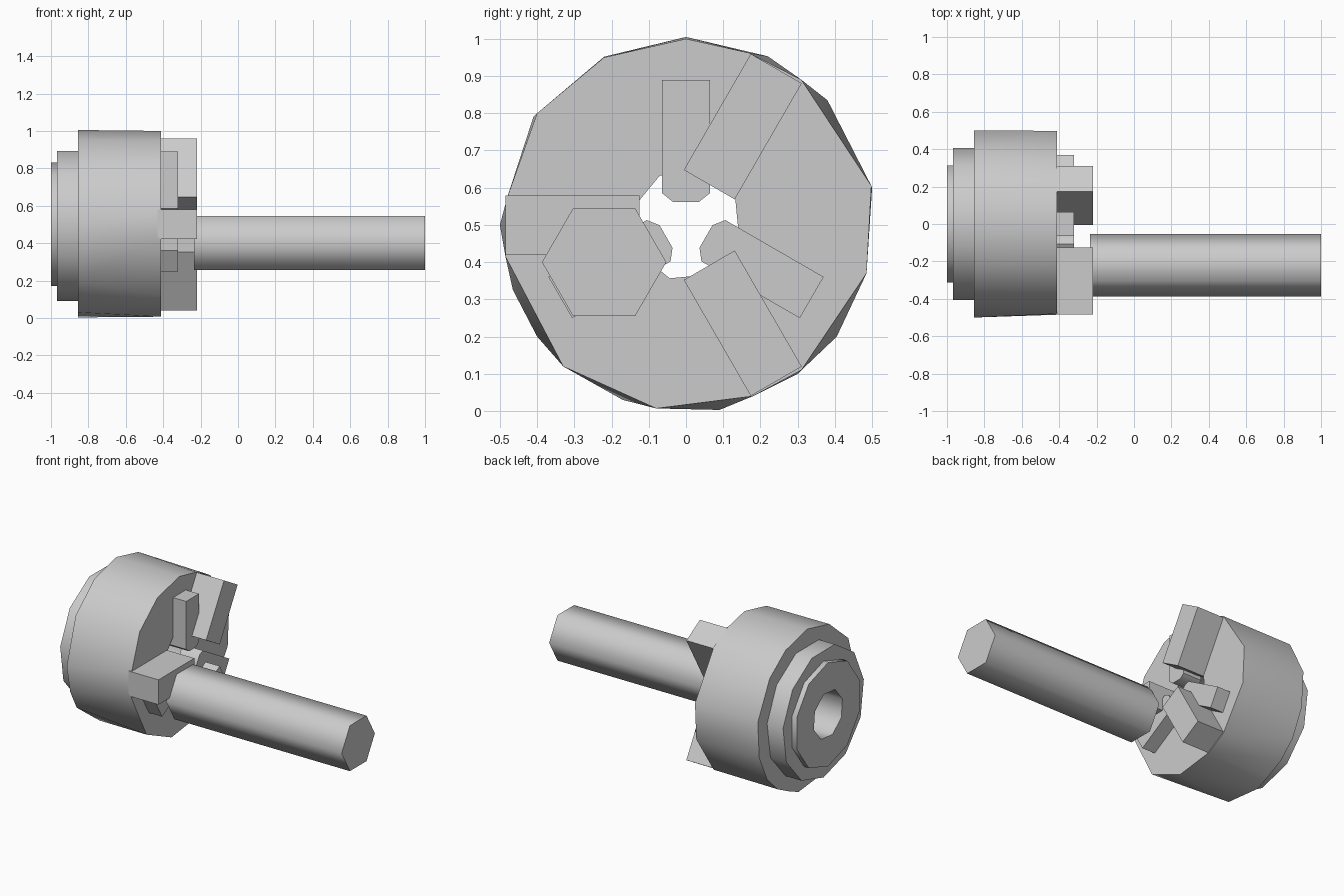
import bpy, bmesh
from math import radians, sin, cos, atan2
from mathutils import Matrix, Vector

if "Cube" in bpy.data.objects:
    bpy.data.objects.remove(bpy.data.objects["Cube"])

CZ = 0.5  # height of the chuck axis


def finish(name, bm, smooth=62):
    bmesh.ops.recalc_face_normals(bm, faces=bm.faces)
    me = bpy.data.meshes.new(name)
    bm.to_mesh(me)
    bm.free()
    ob = bpy.data.objects.new(name, me)
    bpy.context.collection.objects.link(ob)
    if smooth:
        shade(ob, smooth)
    return ob


def shade(ob, angle):
    bpy.ops.object.select_all(action='DESELECT')
    ob.select_set(True)
    bpy.context.view_layer.objects.active = ob
    bpy.ops.object.shade_smooth_by_angle(angle=radians(angle))


def hull(name, rings, smooth=0):
    """Solid spanning rings given as (x, [(y, z), ...])."""
    bm = bmesh.new()
    for x, pts in rings:
        for y, z in pts:
            bm.verts.new((x, y, z))
    bmesh.ops.convex_hull(bm, input=bm.verts)
    bmesh.ops.dissolve_limit(bm, angle_limit=radians(0.5), verts=bm.verts, edges=bm.edges)
    return finish(name, bm, smooth)


def circle(r, n, turn=0.0, cy=0.0, cz=CZ):
    return [(cy + r * cos(radians(turn + 360 * i / n)),
             cz + r * sin(radians(turn + 360 * i / n))) for i in range(n)]


def boolean(ob, other, op):
    m = ob.modifiers.new(op, 'BOOLEAN')
    m.operation = op
    m.solver = 'EXACT'
    m.object = other
    bpy.context.view_layer.objects.active = ob
    bpy.ops.object.modifier_apply(modifier=m.name)
    bpy.data.objects.remove(other, do_unlink=True)


# Chuck body: faceted drum with differing front and back outlines
front = [(0, 1), (-.22, .95), (-.40, .80), (-.48, .575), (-.485, .415), (-.33, .12),
         (-.08, .007), (.18, .04), (.31, .11), (.485, .37), (.498, .605), (.31, .89), (.17, .962)]
back = [(0, 1.005), (-.22, .952), (-.41, .79), (-.50, .50), (-.465, .325), (-.40, .20),
        (-.17, .03), (.09, .003), (.18, .04), (.30, .10), (.405, .20), (.485, .37),
        (.50, .60), (.38, .835), (.22, .953)]
body = hull("chuck_body", [(-.855, back), (-.412, front)])

# Stepped rear flanges
boolean(body, hull("rear_flange", [(-.967, circle(.41, 11, 8)), (-.80, circle(.41, 11, 8))]), 'UNION')
boolean(body, hull("rear_collar", [(-1.0, circle(.33, 10, 18)), (-.90, circle(.33, 10, 18))]), 'UNION')

# Through bore
bore = hull("bore_cutter", [(-1.2, circle(.15, 8, 28)), (-.2, circle(.15, 8, 28))])
bore.hide_render = True
boolean(body, bore, 'DIFFERENCE')
shade(body, 50)


def radial(name, angle, outline, x0, x1):
    """Prism from a (radius, sideways) outline turned about the chuck axis."""
    c, s = cos(radians(angle)), sin(radians(angle))
    pts = [(r * c - t * s, CZ + r * s + t * c) for r, t in outline]
    return hull(name, [(x0, pts), (x1, pts)], 40)


# Three large raised jaws and three small inner jaws
large = [(.125, -.079), (.485, -.079), (.485, .079), (.125, .079)]
small = [(.062, -.035), (.085, -.064), (.39, -.064), (.39, .064), (.085, .064), (.062, .035)]
for i, a in enumerate((60, 180, 300)):
    radial(f"large_jaw_{i + 1}", a, large, -.43, -.22)
    radial(f"small_jaw_{i + 1}", a + 30, small, -.45, -.32)

# Hexagonal bar pointing away from the chuck
hexagon = circle(.167, 6, 0, -.22, .40)
hull("hex_bar", [(-.235, hexagon), (1.0, hexagon)], 65)
